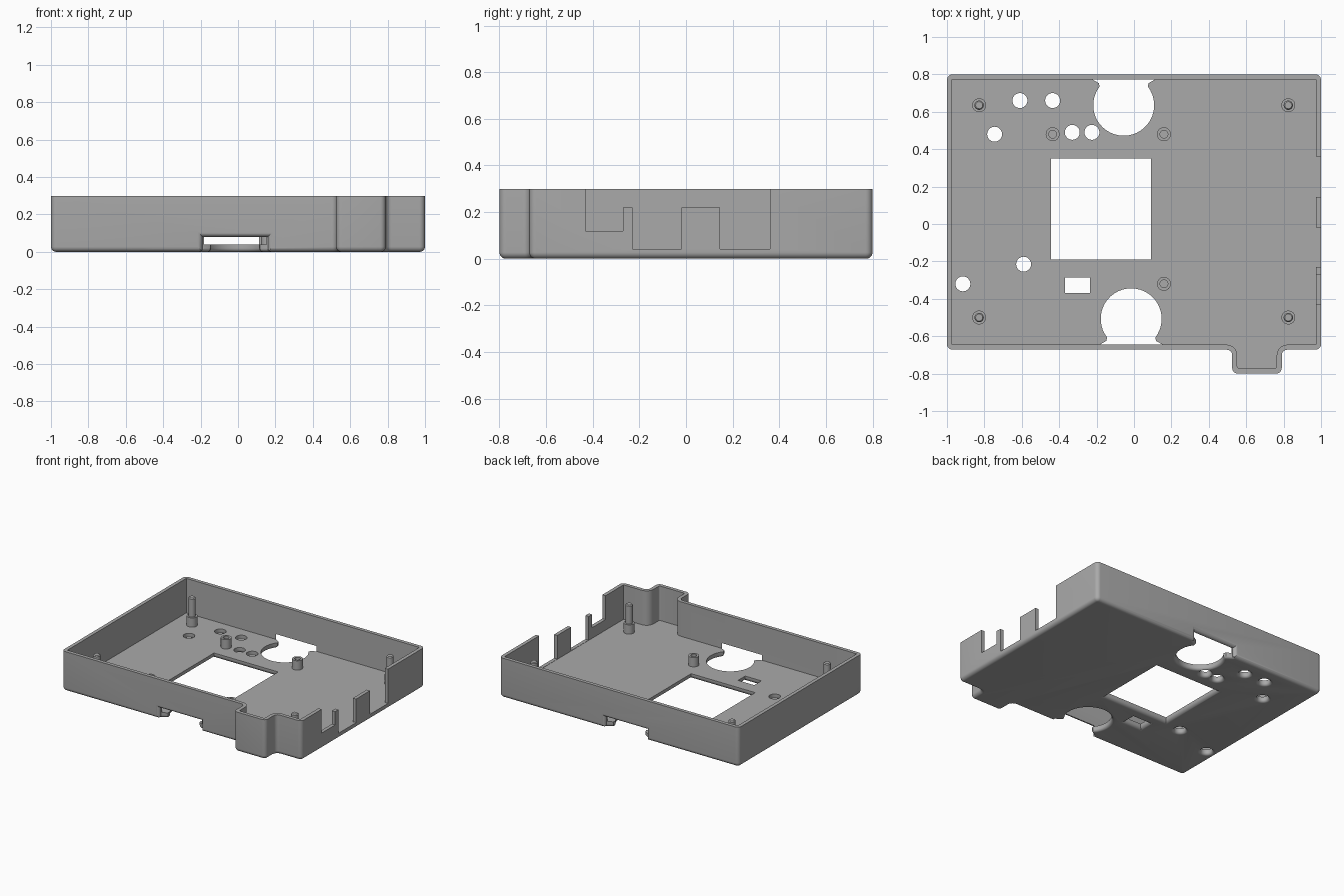
import bpy, bmesh
from math import cos, sin, pi, sqrt, radians
from mathutils import Vector

if "Cube" in bpy.data.objects:
    bpy.data.objects.remove(bpy.data.objects["Cube"])

grey = bpy.data.materials.new("plain grey")
grey.use_nodes = True
COLOUR = (0.4, 0.4, 0.4, 1)
grey.diffuse_color = COLOUR
grey.node_tree.nodes["Principled BSDF"].inputs["Base Color"].default_value = COLOUR

WALL, FLOOR, TOP, FILLET = 0.027, 0.04, 0.3, 0.028


def offset(poly, d):
    """Move every edge of a counter-clockwise polygon outward by d."""
    out = []
    for i, p in enumerate(poly):
        p = Vector(p)
        a = (p - Vector(poly[i - 1])).normalized()
        b = (Vector(poly[(i + 1) % len(poly)]) - p).normalized()
        na, nb = Vector((a.y, -a.x)), Vector((b.y, -b.x))
        out.append(p + (na + nb) * (d / (1 + na.dot(nb))))
    return out


def rounded(poly, radii, steps=6):
    """Round the right-angled corners of a polygon."""
    out = []
    for i, p in enumerate(poly):
        p, r = Vector(p), radii[i]
        if not r:
            out.append(p)
            continue
        a = (Vector(poly[i - 1]) - p).normalized() * r
        b = (Vector(poly[(i + 1) % len(poly)]) - p).normalized() * r
        for k in range(steps + 1):
            t = k / steps * pi / 2
            out.append(p + a * (1 - sin(t)) + b * (1 - cos(t)))
    return out


def circle(x, y, r, n=32):
    return [(x + r * cos(2 * pi * k / n), y + r * sin(2 * pi * k / n)) for k in range(n)]


def rect(x0, y0, x1, y1):
    return [(x0, y0), (x1, y0), (x1, y1), (x0, y1)]


def loft(name, poly, levels, place=lambda a, b, h: (a, b, h)):
    """Stack offset copies of a polygon; levels are (height, offset)."""
    bm = bmesh.new()
    rings = [[bm.verts.new(place(p[0], p[1], h)) for p in offset(poly, d)] for h, d in levels]
    n = len(poly)
    for lo, hi in zip(rings, rings[1:]):
        for i in range(n):
            j = (i + 1) % n
            bm.faces.new((lo[i], lo[j], hi[j], hi[i]))
    bm.faces.new(rings[0][::-1])
    bm.faces.new(rings[-1])
    bmesh.ops.recalc_face_normals(bm, faces=bm.faces)
    mesh = bpy.data.meshes.new(name)
    bm.to_mesh(mesh)
    bm.free()
    mesh.materials.append(grey)
    obj = bpy.data.objects.new(name, mesh)
    bpy.context.collection.objects.link(obj)
    return obj


def fillet(r, sign, start=0, steps=6):
    """Quarter-round levels rising from height start."""
    out = []
    for k in range(steps + 1):
        t = k / steps * pi / 2
        out.append((start + r * (1 - cos(t)), sign * r * (1 - sin(t))))
    return out


def select(obj):
    bpy.ops.object.select_all(action='DESELECT')
    obj.select_set(True)
    bpy.context.view_layer.objects.active = obj


def cut(obj, cutter):
    cutter.hide_render = True
    mod = obj.modifiers.new("cut", 'BOOLEAN')
    mod.operation, mod.solver, mod.object = 'DIFFERENCE', 'EXACT', cutter
    select(obj)
    bpy.ops.object.modifier_apply(modifier=mod.name)
    bpy.data.objects.remove(cutter)


# Tray shell with a tab on the front edge
outline = [(-1, -0.672), (0.525, -0.672), (0.525, -0.8), (0.79, -0.8),
           (0.79, -0.672), (1, -0.672), (1, 0.8), (-1, 0.8)]
R = 0.03
tray = loft("tray", rounded(outline, [R] * 8), fillet(FILLET, -1) + [(TOP, 0)])
inner_radii = [0, R + WALL, 0.012, 0.012, R + WALL, 0, 0, 0]
cut(tray, loft("cavity", rounded(offset(outline, -WALL), inner_radii),
               [(FLOOR, 0), (TOP + 0.1, 0)]))


# Floor openings, rounded outward on the underside
def floor_opening(poly, top=0.1, r=FILLET):
    cut(tray, loft("opening", poly, [(-0.02, r)] + fillet(r, 1) + [(top, 0)]))


floor_opening(rect(-0.445, -0.19, 0.09, 0.35))
floor_opening(rect(-0.37, -0.37, -0.235, -0.285))
for x, y in [(-0.61, 0.66), (-0.435, 0.66), (-0.745, 0.48), (-0.33, 0.49),
             (-0.225, 0.49), (-0.59, -0.215), (-0.915, -0.32)]:
    floor_opening(circle(x, y, 0.04), r=0.02)

# Keyhole-shaped openings that run out through the front and back walls
SLOT = 0.08
for cx, cy, side in [(-0.015, -0.507, 1), (-0.055, 0.635, -1)]:
    neck = [(-0.133, -0.118), (-0.175, -0.142), (-0.175, -0.25)]
    arc = [(0.163 * cos(radians(a)), 0.163 * sin(radians(a)))
           for a in [-38 + 256 * k / 30 for k in range(31)]]
    key = arc + neck + [(-x, y) for x, y in reversed(neck)]
    key = [(cx + x, cy + side * y) for x, y in key]
    floor_opening(key if side > 0 else key[::-1], top=SLOT, r=0.02)
    # flare of the slot on the outer wall face
    face = -0.672 if side > 0 else 0.8
    flare = [(-0.02, 0.026)] + fillet(0.026, 1)
    cut(tray, loft("slot_flare", rect(cx - 0.175, -0.1, cx + 0.175, SLOT), flare,
                   lambda a, b, h: (a, face + side * h, b)))

# Stepped connector cutouts in the left wall
steps = [(-0.43, 0.12), (-0.27, 0.12), (-0.27, 0.22), (-0.23, 0.22), (-0.23, 0.042),
         (-0.02, 0.042), (-0.02, 0.22), (0.145, 0.22), (0.145, 0.042),
         (0.36, 0.042), (0.36, 0.4), (-0.43, 0.4)]
cut(tray, loft("connector_cut", steps, [(0.95, 0), (1.05, 0)], lambda a, b, h: (h, a, b)))

# Corner posts with locating pins
parts = [tray]
for x in (-0.828, 0.825):
    for y in (-0.5, 0.635):
        parts.append(loft("corner_post", circle(x, y, 0.037),
                          [(0.03, 0), (0.11, 0), (0.11, -0.012), (0.245, -0.012), (0.252, -0.018)]))

# Short hollow standoffs
for x, y in [(-0.435, 0.48), (0.16, 0.48), (0.16, -0.32)]:
    parts.append(loft("standoff", circle(x, y, 0.037),
                      [(0.03, 0), (0.11, 0), (0.11, -0.016), (0.041, -0.016)]))

for part in parts:
    select(part)
    bpy.ops.object.shade_smooth_by_angle(angle=radians(30))
